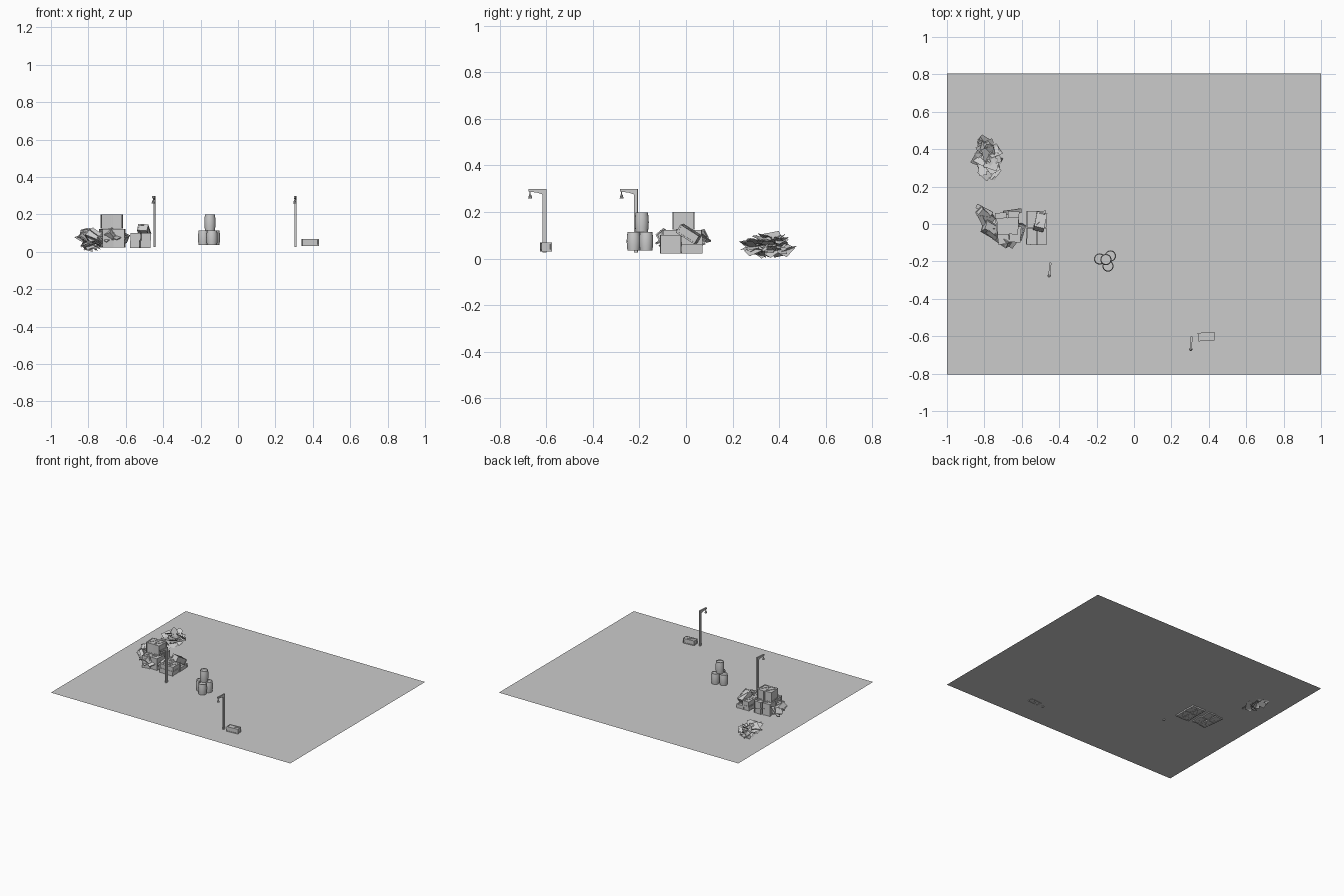
import bpy, bmesh, math, random
from mathutils import Matrix, Vector, Euler

if "Cube" in bpy.data.objects:
    bpy.data.objects.remove(bpy.data.objects["Cube"])

random.seed(4)
GROUND = 0.033


def finish(name, bm, loc=(0, 0, 0), rot=(0, 0, 0), smooth=False):
    me = bpy.data.meshes.new(name)
    bm.to_mesh(me)
    bm.free()
    ob = bpy.data.objects.new(name, me)
    ob.location = loc
    ob.rotation_euler = [math.radians(a) for a in rot]
    bpy.context.collection.objects.link(ob)
    if smooth:
        bpy.context.view_layer.objects.active = ob
        ob.select_set(True)
        bpy.ops.object.shade_smooth_by_angle(angle=math.radians(40))
        ob.select_set(False)
    return ob


def box(bm, c, s, turn=None):
    m = Matrix.Translation(c)
    if turn:
        m = m @ turn
    bmesh.ops.create_cube(bm, size=1, matrix=m @ Matrix.Diagonal((*s, 1)))


def crate(name, loc, size, rot=(0, 0, 0)):
    # Recessed core, twelve edge battens and diagonal braces
    w, d, h = size
    t = 0.007
    bm = bmesh.new()
    box(bm, (0, 0, 0), (w - 0.005, d - 0.005, h - 0.005))
    for a in (-1, 1):
        for b in (-1, 1):
            box(bm, (0, a * (d - t) / 2, b * (h - t) / 2), (w, t, t))
            box(bm, (a * (w - t) / 2, 0, b * (h - t) / 2), (t, d, t))
            box(bm, (a * (w - t) / 2, b * (d - t) / 2, 0), (t, t, h))
    ang = math.atan2(d, w)
    for s in (-1, 1):
        box(bm, (0, 0, s * (h - 0.003) / 2), (math.hypot(w, d) - 0.014, t, 0.003),
            Matrix.Rotation(ang, 4, 'Z'))
    return finish(name, bm, loc, rot)


def barrel(name, loc, r, h):
    # Bulging staves with recessed lids, lathed from a profile
    prof = [(0, 0.004), (r * .78, 0.004), (r * .78, 0), (r * .88, 0), (r * .97, h * .25),
            (r, h * .5), (r * .97, h * .75), (r * .88, h), (r * .78, h),
            (r * .78, h - .004), (0, h - .004)]
    bm = bmesh.new()
    vs = [bm.verts.new((x, 0, z)) for x, z in prof]
    es = [bm.edges.new(p) for p in zip(vs, vs[1:])]
    bmesh.ops.spin(bm, geom=vs + es, cent=(0, 0, 0), axis=(0, 0, 1),
                   angle=math.tau, steps=16)
    bmesh.ops.remove_doubles(bm, verts=bm.verts, dist=1e-5)
    bmesh.ops.recalc_face_normals(bm, faces=bm.faces)
    return finish(name, bm, loc, smooth=True)


def lamp(name, x, y, turn):
    # Flat post with a tapering arm, extruded from its side profile
    prof = [(.008, .025), (.008, .298), (-.068, .298), (-.068, .288),
            (-.03, .283), (-.009, .276), (-.009, .025)]
    bm = bmesh.new()
    f = bm.faces.new([bm.verts.new((-.005, a, b)) for a, b in prof])
    g = bmesh.ops.extrude_face_region(bm, geom=[f])
    bmesh.ops.translate(bm, vec=(.01, 0, 0),
                        verts=[v for v in g['geom'] if isinstance(v, bmesh.types.BMVert)])
    bmesh.ops.recalc_face_normals(bm, faces=bm.faces)
    finish(name + "_post", bm, (x, y, 0), (0, 0, turn))
    # Hanging lantern
    bm = bmesh.new()
    bmesh.ops.create_cone(bm, cap_ends=True, segments=8, radius1=.009, radius2=.004,
                          depth=.018, matrix=Matrix.Translation((0, -.062, .267)))
    bmesh.ops.create_cone(bm, cap_ends=True, segments=6, radius1=.002, radius2=.002,
                          depth=.016, matrix=Matrix.Translation((0, -.062, .283)))
    finish(name + "_lantern", bm, (x, y, 0), (0, 0, turn))


# Ground sheet
bm = bmesh.new()
bmesh.ops.create_grid(bm, x_segments=1, y_segments=1, size=1,
                      matrix=Matrix.Diagonal((1, 0.805, 1, 1)))
finish("ground_sheet", bm, (0, 0, GROUND))

# Lamps
lamp("lamp_front", 0.308, -0.608, -4)
lamp("lamp_side", -0.447, -0.215, -6)

# Lone crate
crate("lone_crate", (0.387, -0.602, 0.05), (0.09, 0.045, 0.038), (0, 0, 4))

# Barrel stack
for i, (x, y) in enumerate([(-.184, -.187), (-.126, -.171), (-.139, -.225)]):
    barrel(f"barrel_{i}", (x, y, .035), .03, .079)
barrel("barrel_top", (-.15, -.19, .114), .03, .084)

# Right crate stack: two layers, two by two
for layer, z in enumerate((.041, .081)):
    for i, x in enumerate((-.55, -.495)):
        for j, y in enumerate((.025, -.066)):
            if layer and (i, j) == (1, 0):
                continue
            crate(f"stacked_crate_{layer}{i}{j}", (x + .003 * layer, y, z),
                  (.052, .09, .04), (0, 0, 3 * i - 2 * j))
crate("leaning_crate", (-.502, .012, .106), (.055, .095, .04), (-32, 4, -14))

# Left crate heap: base layer and top pair
for i, (x, y, r) in enumerate([(-.71, .018, 4), (-.645, .025, -3),
                               (-.70, -.065, 8), (-.635, -.055, -4)]):
    crate(f"base_crate_{i}", (x, y, .073), (.06, .085, .1), (0, 0, r))
crate("top_crate_left", (-.702, -.012, .162), (.06, .09, .076), (0, 0, 4))
crate("top_crate_right", (-.647, -.01, .162), (.058, .09, .076), (0, 0, -3))

# Toppled crates around the heap
crate("toppled_crate_left", (-.795, .045, .082), (.095, .05, .042), (12, 28, -38))
crate("toppled_crate_corner", (-.765, -.03, .08), (.09, .06, .045), (-35, 20, -30))
crate("toppled_crate_front", (-.70, -.08, .085), (.09, .045, .05), (40, -18, -35))
crate("toppled_crate_right", (-.615, -.04, .07), (.04, .085, .045), (10, 25, -12))

# Loose boards leaning on the heap
boards = [(-.80, -.005, .08, .12, 20, 25, -65), (-.74, -.075, .09, .13, 30, 30, -38),
          (-.635, -.09, .08, .09, 25, -15, 55), (-.80, .075, .09, .10, 15, -20, -28),
          (-.65, .065, .07, .10, 20, 12, 8)]
for i, (x, y, z, l, a, b, c) in enumerate(boards):
    bm = bmesh.new()
    box(bm, (0, 0, 0), (l, .024, .006))
    finish(f"loose_board_{i}", bm, (x, y, z), (a, b, c))

# Brush heap: tilted single-sided leaves filling an oval mound
bm = bmesh.new()
for i in range(85):
    d = Vector((random.gauss(0, 1), random.gauss(0, 1), random.gauss(0, 1))).normalized()
    d *= random.uniform(.3, 1)
    c = Matrix.Rotation(math.radians(10), 3, 'Z') @ Vector((d.x * .055, d.y * .1, d.z * .042))
    c += Vector((-.786, .35, .074))
    e = Euler((random.uniform(-.6, .6), random.uniform(-.6, .6), random.uniform(0, 6.28)))
    w, h = random.uniform(.02, .03), random.uniform(.025, .042)
    vs = []
    for a, b in ((-1, -1), (1, -1), (1, 1), (-1, 1)):
        p = Vector((a * w, b * h, 0))
        p.rotate(e)
        p += c
        p.z = min(max(p.z, 0), .142)
        vs.append(bm.verts.new(p))
    bm.faces.new(vs)
low = min(v.co.z for v in bm.verts)
for v in bm.verts:
    v.co.z -= low
finish("brush_heap", bm)
